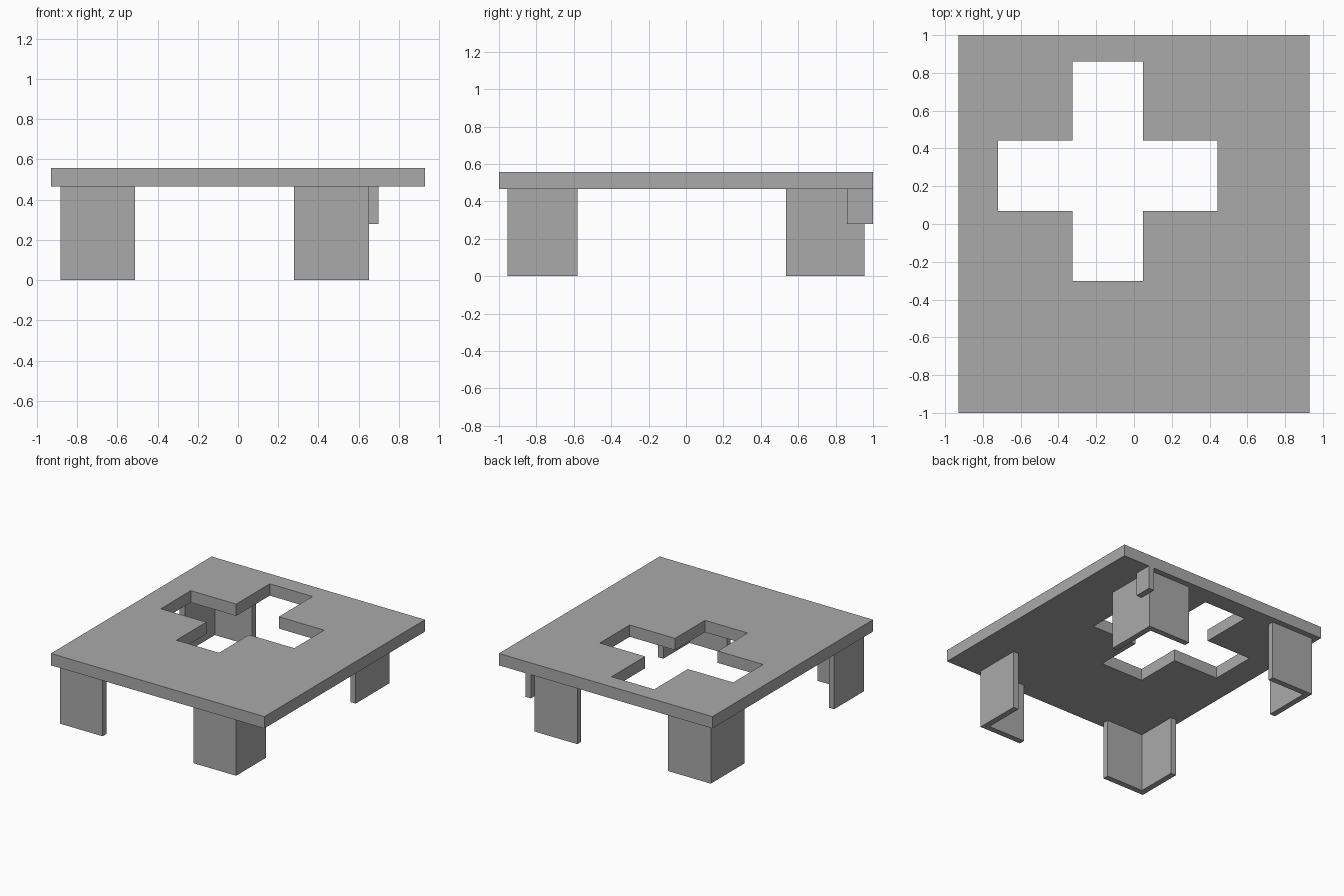
import bpy
import bmesh

U = 2 / 43  # grid unit of the design

cube = bpy.data.objects.get("Cube")
if cube:
    bpy.data.objects.remove(cube, do_unlink=True)

# One plain grey for everything
grey = bpy.data.materials.new("grey")
grey.use_nodes = True
grey.diffuse_color = (0.4, 0.4, 0.4, 1)
grey.node_tree.nodes["Principled BSDF"].inputs["Base Color"].default_value = (0.4, 0.4, 0.4, 1)


def prism(name, outline, z0, z1):
    """Extrude a flat outline, given in grid units, from z0 to z1."""
    bm = bmesh.new()
    base = bm.faces.new([bm.verts.new((x * U, y * U, z0 * U)) for x, y in outline])
    top = bmesh.ops.extrude_face_region(bm, geom=[base])["geom"]
    verts = [v for v in top if isinstance(v, bmesh.types.BMVert)]
    bmesh.ops.translate(bm, verts=verts, vec=(0, 0, (z1 - z0) * U))
    bmesh.ops.recalc_face_normals(bm, faces=bm.faces[:])
    mesh = bpy.data.meshes.new(name)
    bm.to_mesh(mesh)
    bm.free()
    mesh.materials.append(grey)
    obj = bpy.data.objects.new(name, mesh)
    bpy.context.collection.objects.link(obj)
    return obj


def rect(x0, x1, y0, y1):
    return [(x0, y0), (x1, y0), (x1, y1), (x0, y1)]


def corner_leg(name, x, y, dx, dy):
    """L-shaped leg with its outer corner at x, y and arms of length dx, dy."""
    tx = 1 if dx > 0 else -1
    ty = 1 if dy > 0 else -1
    prism(name, [(x, y), (x + dx, y), (x + dx, y + ty), (x + tx, y + ty),
                 (x + tx, y + dy), (x, y + dy)], 0, 10)


# Slab with a cross-shaped opening
slab = prism("top_slab", rect(-20, 20, -21.5, 21.5), 10, 12)
cross = [(-7, -6.5), (1, -6.5), (1, 1.5), (9.5, 1.5), (9.5, 9.5), (1, 9.5),
         (1, 18.5), (-7, 18.5), (-7, 9.5), (-15.5, 9.5), (-15.5, 1.5), (-7, 1.5)]
cutter = prism("cross_cutter", cross, 9, 13)
cutter.hide_render = True
cutter.hide_viewport = True
cut = slab.modifiers.new("cross_opening", "BOOLEAN")
cut.operation = "DIFFERENCE"
cut.solver = "EXACT"
cut.object = cutter

# Corner legs
corner_leg("front_right_leg", -19, -20.5, 8, 8)
corner_leg("front_left_leg", 14, -20.5, -8, 8)
corner_leg("back_right_leg", -19, 20.5, 8, -9)
corner_leg("back_left_leg", 14, 20.5, -8, -9)

# Small tab hanging beside the back left leg
prism("side_tab", rect(14, 15, 18.5, 21.5), 6, 10)
